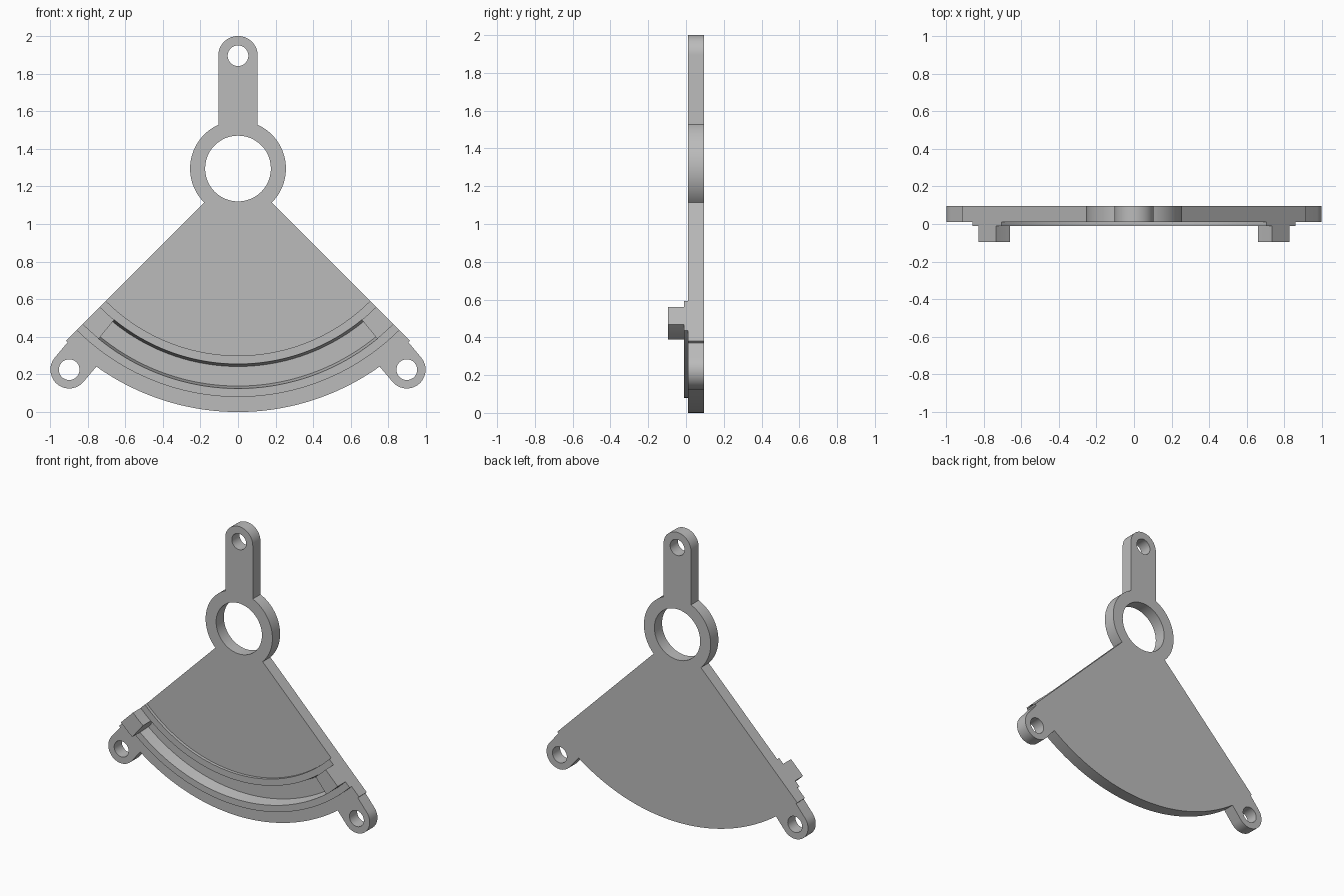
import bpy, bmesh
from math import sin, cos, asin, acos, atan2, degrees, radians, hypot

if "Cube" in bpy.data.objects:
    bpy.data.objects.remove(bpy.data.objects["Cube"])

grey = bpy.data.materials.new("plain grey")
grey.use_nodes = True
colour = (0.5, 0.5, 0.5, 1)
grey.diffuse_color = colour
grey.node_tree.nodes["Principled BSDF"].inputs["Base Color"].default_value = colour

# Main dimensions: hub centre height, sector radius, layer depths along y
HUB, SECTOR = 1.295, 1.295
BACK, FACE, RAIL, BLOCK, FLOOR = 0.095, 0.011, -0.01, -0.095, 0.07
EAR_X, EAR_Z, EAR_R = 0.898, 0.225, 0.1
ARM_Z, ARM_R, RING_R = 1.895, 0.105, 0.255


def arc(cx, cz, r, start, end, n):
    angles = [radians(start + (end - start) * i / n) for i in range(n + 1)]
    return [(cx + r * cos(a), cz + r * sin(a)) for a in angles]


def band(inner, outer, start, end, n):
    return arc(0, HUB, inner, start, end, n) + arc(0, HUB, outer, end, start, n)


def solid(name, front, y0, y1, back=None):
    """Prism between a front outline and a back outline in the xz plane."""
    bm = bmesh.new()
    a = [bm.verts.new((x, y0, z)) for x, z in front]
    b = [bm.verts.new((x, y1, z)) for x, z in back or front]
    bm.faces.new(a)
    bm.faces.new(b[::-1])
    for i in range(len(a)):
        j = (i + 1) % len(a)
        bm.faces.new((a[j], a[i], b[i], b[j]))
    bmesh.ops.recalc_face_normals(bm, faces=bm.faces)
    mesh = bpy.data.meshes.new(name)
    bm.to_mesh(mesh)
    bm.free()
    mesh.materials.append(grey)
    obj = bpy.data.objects.new(name, mesh)
    bpy.context.collection.objects.link(obj)
    return obj


def select(obj):
    bpy.ops.object.select_all(action="DESELECT")
    obj.select_set(True)
    bpy.context.view_layer.objects.active = obj


def cut(obj, cutter):
    select(obj)
    mod = obj.modifiers.new("cut", "BOOLEAN")
    mod.operation, mod.solver, mod.object = "DIFFERENCE", "EXACT", cutter
    bpy.ops.object.modifier_apply(modifier=mod.name)


# Plate outline: arm tip, hub ring, sector side, ear, lower arc, then mirrored
ear_angle = degrees(atan2(EAR_Z - HUB, EAR_X))
spread = degrees(asin(EAR_R / SECTOR))
half = arc(0, ARM_Z, ARM_R, 90, 0, 16)
half += arc(0, HUB, RING_R, degrees(acos(ARM_R / RING_R)), -45, 32)
half += arc(0, HUB, SECTOR, -45, ear_angle + spread, 1)
half += arc(EAR_X, EAR_Z, EAR_R, ear_angle + 90, ear_angle - 90, 24)
half += arc(0, HUB, SECTOR, ear_angle - spread, -90, 32)
outline = half + [(-x, z) for x, z in half[-2:0:-1]]
plate = solid("sector_plate", outline, FACE, BACK)

# Raised arc band on the front face
rails = solid("arc_rails", band(0.995, 1.215, -135, -45, 72), RAIL, FACE)

# Bolt holes and hub bore
for x, z, r in ((0, HUB, 0.175), (0, ARM_Z, 0.055),
                (EAR_X, EAR_Z, 0.055), (-EAR_X, EAR_Z, 0.055)):
    hole = solid("hole_cutter", arc(x, z, r, 0, 360, 48)[:-1], -0.2, 0.2)
    cut(plate, hole)
    bpy.data.objects.remove(hole)

# Curved channel with drafted walls, cut through the band into the plate
stop = 50.7
channel = solid("channel_cutter", band(1.038, 1.172, -180 + stop, -stop, 64), RAIL - 0.01,
                FLOOR, band(1.053, 1.157, -180 + stop, -stop, 64))
cut(plate, channel)
cut(rails, channel)
bpy.data.objects.remove(channel)

# Stop blocks at both ends of the channel
blocks = [solid("left_stop_block", band(1.04, 1.17, -stop, -45, 6), BLOCK, RAIL),
          solid("right_stop_block", band(1.04, 1.17, -135, -180 + stop, 6), BLOCK, RAIL)]

for obj in [plate, rails] + blocks:
    select(obj)
    bpy.ops.object.shade_smooth_by_angle(angle=radians(30))
